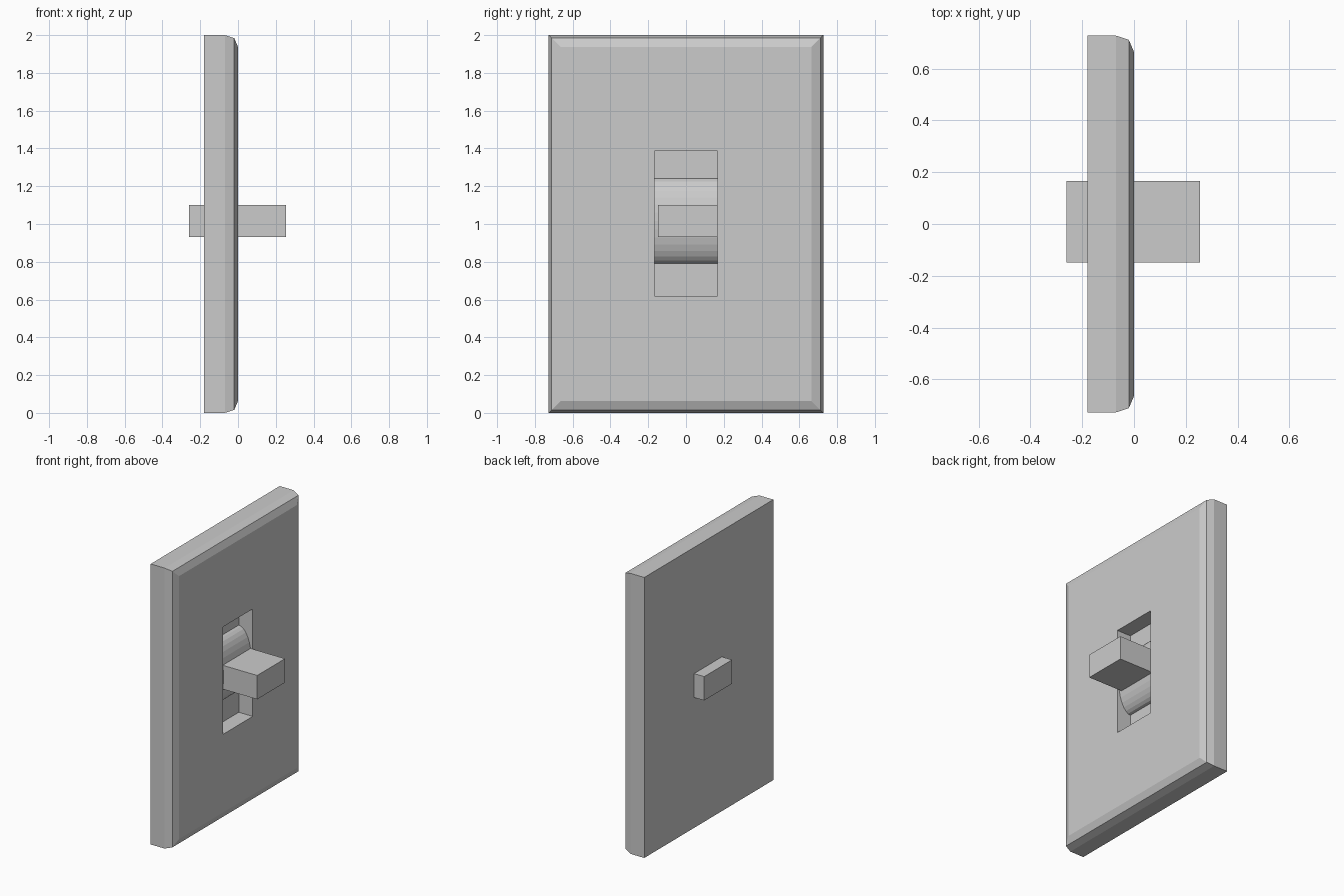
import bpy, bmesh, math

if "Cube" in bpy.data.objects:
    bpy.data.objects.remove(bpy.data.objects["Cube"])


def finish(name, bm):
    bmesh.ops.recalc_face_normals(bm, faces=bm.faces)
    mesh = bpy.data.meshes.new(name)
    bm.to_mesh(mesh)
    bm.free()
    obj = bpy.data.objects.new(name, mesh)
    bpy.context.collection.objects.link(obj)
    return obj


def loft(name, rings):
    """Skin a list of closed rings and cap both ends."""
    bm = bmesh.new()
    loops = [[bm.verts.new(p) for p in ring] for ring in rings]
    n = len(loops[0])
    for a, b in zip(loops, loops[1:]):
        for i in range(n):
            j = (i + 1) % n
            bm.faces.new((a[i], a[j], b[j], b[i]))
    bm.faces.new(loops[0])
    bm.faces.new(loops[-1])
    return finish(name, bm)


def rect(x, y0, y1, z0, z1):
    return [(x, y0, z0), (x, y1, z0), (x, y1, z1), (x, y0, z1)]


# Wall plate: back, bevelled rim, front face, then the sunken slot
W, H = 0.727, 2.0
rim = [(-0.18, 0), (-0.07, 0), (-0.02, 0.016), (0, 0.063)]
rings = [rect(x, -W + d, W - d, d, H - d) for x, d in rim]
SLOT = (-0.168, 0.166)
FLOOR = -0.11
rings += [rect(x, *SLOT, 0.62, 1.386) for x in (0, FLOOR)]
loft("wall_plate", rings)

# Rounded rocker in the slot: half-ellipse profile spanning its width
profile = []
for i in range(17):
    a = -math.pi / 2 + math.pi * i / 16
    profile.append((FLOOR + 0.1 * math.cos(a), 1.016 + 0.226 * math.sin(a)))
loft("rocker", [[(x, y, z) for x, z in profile] for y in SLOT])

# Lever running through the plate and out of the back
loft("lever", [rect(x, -0.148, 0.166, 0.93, 1.10) for x in (-0.26, 0.255)])
